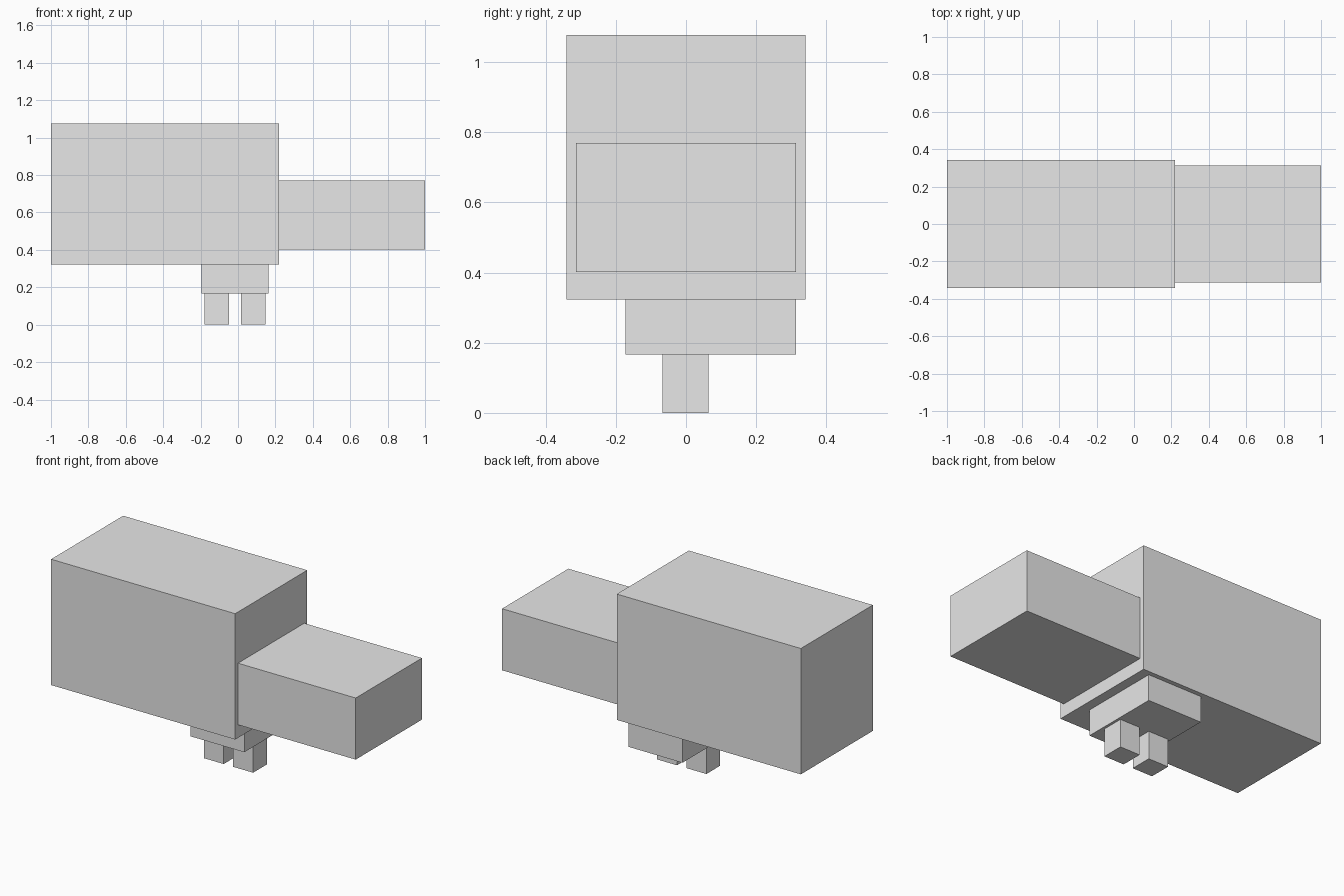
import bpy
from mathutils import Vector

default = bpy.data.objects.get("Cube")
if default:
    bpy.data.objects.remove(default, do_unlink=True)

# Single plain grey
grey = bpy.data.materials.new("plain_grey")
grey.use_nodes = True
colour = (0.8, 0.8, 0.8, 1)
grey.diffuse_color = colour
grey.node_tree.nodes["Principled BSDF"].inputs["Base Color"].default_value = colour


def box(name, low, high):
    """Axis-aligned block between two opposite corners."""
    low, high = Vector(low), Vector(high)
    bpy.ops.mesh.primitive_cube_add(size=1, location=(low + high) / 2)
    block = bpy.context.object
    block.name = name
    block.scale = high - low
    bpy.ops.object.transform_apply(location=False, rotation=False, scale=True)
    block.data.materials.append(grey)
    return block


# Large main block and the smaller block on its left end
box("main_body", (-1, -0.341, 0.323), (0.22, 0.341, 1.077))
box("side_block", (0.22, -0.314, 0.401), (1, 0.313, 0.77))

# Base slab under the body, offset towards the back
box("base_slab", (-0.196, -0.172, 0.167), (0.162, 0.314, 0.323))

# Two short square legs
for name, x in (("right_leg", -0.114), ("left_leg", 0.081)):
    box(name, (x - 0.066, -0.067, 0), (x + 0.066, 0.064, 0.167))
